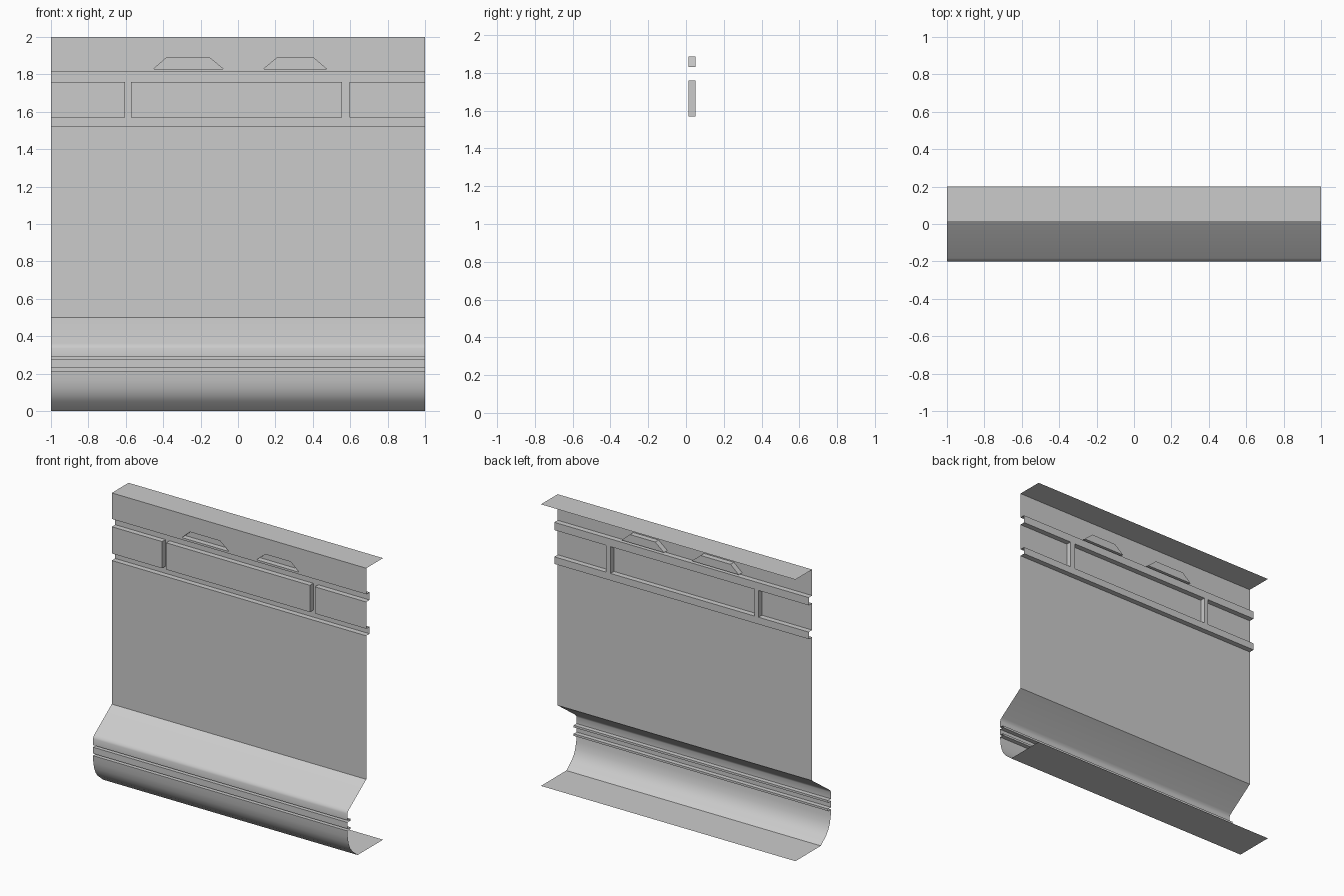
import bpy, bmesh, math

if "Cube" in bpy.data.objects:
    bpy.data.objects.remove(bpy.data.objects["Cube"])

F, R = 0.012, 0.05      # y of the wall face and of the groove floors
PARTS = []


def make(name, faces):
    """Build an object from polygons listed counter-clockwise seen from outside."""
    bm = bmesh.new()
    for pts in faces:
        bm.faces.new([bm.verts.new(p) for p in pts])
    bmesh.ops.remove_doubles(bm, verts=bm.verts, dist=1e-5)
    me = bpy.data.meshes.new(name)
    bm.to_mesh(me)
    bm.free()
    ob = bpy.data.objects.new(name, me)
    bpy.context.collection.objects.link(ob)
    PARTS.append(ob)
    return ob


def sweep(profile, x0=-1, x1=1):
    """Run a (y, z) profile along x."""
    return [[(x0, *a), (x1, *a), (x1, *b), (x0, *b)]
            for a, b in zip(profile, profile[1:])]


def upright(pts, y):
    """Front-facing polygon from (x, z) points."""
    return [(x, y, z) for x, z in pts]


def walls(pts, y_from, y_to):
    """Side walls joining a (x, z) outline at two depths."""
    n = len(pts)
    out = []
    for i in range(n):
        (xa, za), (xb, zb) = pts[i], pts[(i + 1) % n]
        out.append([(xa, y_from, za), (xb, y_from, zb),
                    (xb, y_to, zb), (xa, y_to, za)])
    return out


# lower sheet: floor flange, curved skirt, two grooves, slope, wall, lower channel
C, G = -0.2, -0.168
lower = [(0.2, 0), (-0.085, 0), (-0.145, 0.05), (-0.17, 0.082), (-0.186, 0.12),
         (-0.196, 0.165), (C, 0.215),
         (G, 0.215), (G, 0.23), (C, 0.23),
         (C, 0.275), (G, 0.275), (G, 0.29), (C, 0.29),
         (C, 0.335), (-0.195, 0.348), (-0.183, 0.36),
         (F, 0.5), (F, 1.52), (R, 1.52), (R, 1.57)]
make("lower_sheet", sweep(lower))

# vertical channels between the raised panels
channels = [(-0.605, -0.573), (0.557, 0.595)]
for i, (a, b) in enumerate(channels):
    make(f"vertical_channel_{i + 1}", sweep([(R, 1.57), (R, 1.76)], a, b))

# raised panels, open at the outer ends of the sheet
edges = [(-1, channels[0][0]), (channels[0][1], channels[1][0]), (channels[1][1], 1)]
for i, (a, b) in enumerate(edges):
    faces = sweep([(R, 1.57), (F, 1.57), (F, 1.76), (R, 1.76)], a, b)
    if b < 1:
        faces.append([(b, F, 1.57), (b, R, 1.57), (b, R, 1.76), (b, F, 1.76)])
    if a > -1:
        faces.append([(a, R, 1.57), (a, F, 1.57), (a, F, 1.76), (a, R, 1.76)])
    make(f"raised_panel_{i + 1}", faces)

# upper sheet: channel, wall with two trapezoid openings, top flange
z0, z1 = 1.83, 1.887
traps = [[(-0.45, z0), (-0.08, z0), (-0.15, z1), (-0.385, z1)],
         [(0.138, z0), (0.472, z0), (0.405, z1), (0.207, z1)]]
faces = sweep([(R, 1.76), (R, 1.815), (F, 1.815), (F, z0)])
faces += sweep([(F, z1), (F, 2), (0.2, 2)])
left = [(-1, z0), (-1, z1)]
for t in traps:
    faces.append(upright([left[0], t[0], t[3], left[1]], F))
    left = [t[1], t[2]]
faces.append(upright([left[0], (1, z0), (1, z1), left[1]], F))
make("upper_sheet", faces)

# trapezoid recesses
for i, t in enumerate(traps):
    make(f"trapezoid_recess_{i + 1}", walls(t, F, R) + [upright(t, R)])

# smooth the curved skirt, keep creases sharp
for ob in PARTS:
    ob.select_set(True)
bpy.context.view_layer.objects.active = PARTS[0]
bpy.ops.object.shade_smooth_by_angle(angle=math.radians(32))
